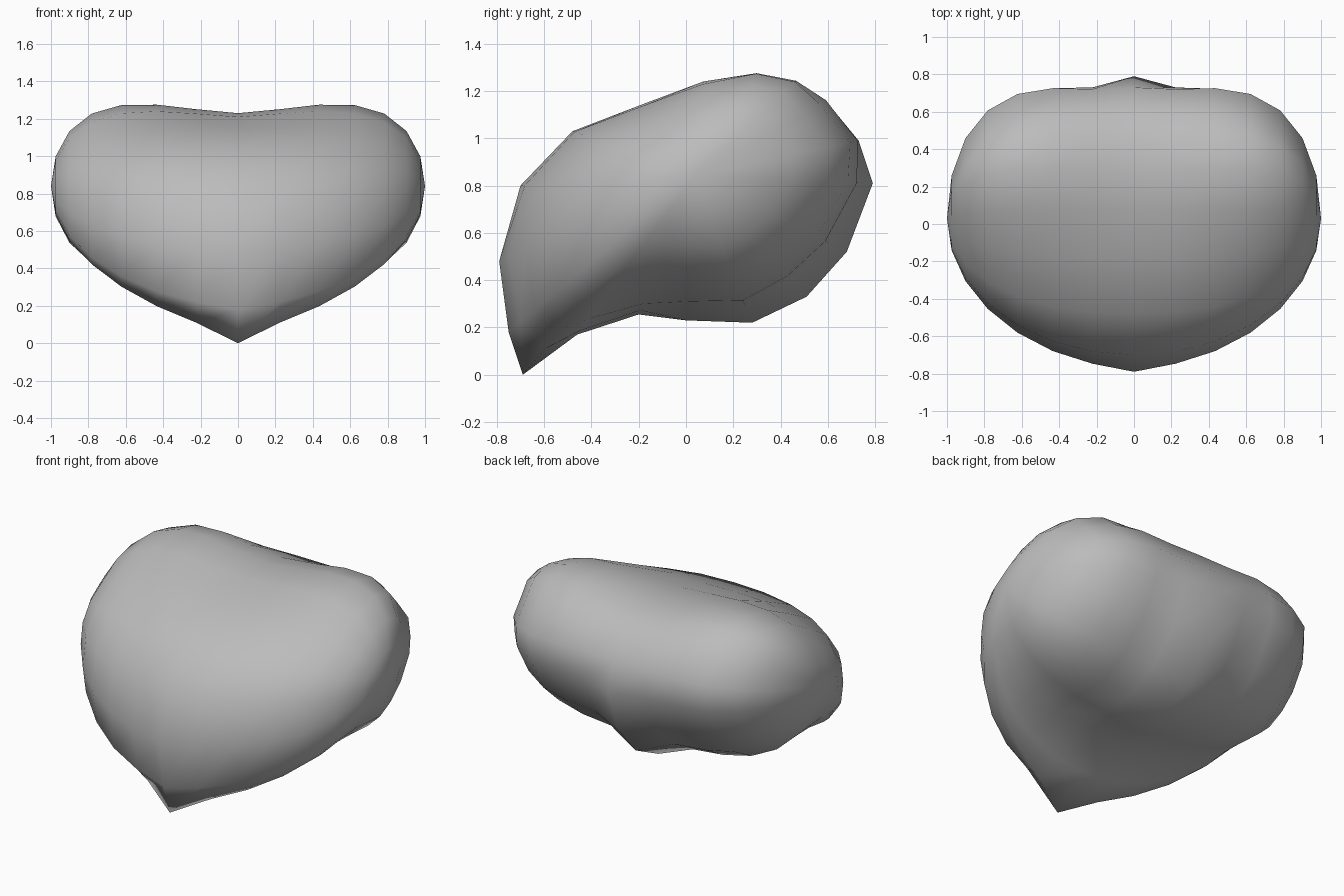
import bpy, bmesh, math

cube = bpy.data.objects.get("Cube")
if cube:
    bpy.data.objects.remove(cube, do_unlink=True)

# Grey material
grey = bpy.data.materials.new("soft_grey")
grey.use_nodes = True
colour = (0.5, 0.5, 0.5, 1)
grey.diffuse_color = colour
grey.node_tree.nodes["Principled BSDF"].inputs["Base Color"].default_value = colour

# Middle outline of the heart: y, z, swell of the lobes, depth of the groove
# between the middle ridge and the lobes
OUTLINE = [
    (-0.69, 0.0, -0.23, 0), (-0.75, 0.18, -0.08, 0), (-0.79, 0.48, -0.06, 0),
    (-0.70, 0.80, 0.0, 0), (-0.48, 1.03, 0.1, 0), (-0.17, 1.145, 0.35, 0),
    (0.07, 1.21, 0.7, 0), (0.27, 1.23, 0.87, 0.01), (0.43, 1.21, 0.8, 0.02),
    (0.59, 1.16, 0.5, 0.03), (0.73, 0.99, 0.5, 0.04), (0.79, 0.81, 0.35, 0.09),
    (0.68, 0.52, 0.25, 0.12), (0.51, 0.33, 0.2, 0.14), (0.28, 0.22, 0.2, 0.12),
    (0.0, 0.23, 0.15, 0.08), (-0.2, 0.255, 0.15, 0.02), (-0.46, 0.17, 0.0, 0),
]
POLE_Y, POLE_Z = 0.03, 0.84
STEPS = 7


def section(bm, x):
    """Ring of the heart at a given distance from the middle."""
    ring = []
    side = abs(x)
    groove = math.sin(math.pi * math.sqrt(side))
    for y, z, swell, depth in OUTLINE:
        power = 1.5 if swell > 0 else 0.5
        s = math.sqrt(1 - side * side) * (1 + swell * side ** power)
        s -= depth * groove
        ring.append(bm.verts.new((x, POLE_Y + (y - POLE_Y) * s,
                                  POLE_Z + (z - POLE_Z) * s)))
    return ring


# Heart body, lofted from the right side to the left
bm = bmesh.new()
rings = [section(bm, math.sin(math.pi / 2 * i / STEPS))
         for i in range(1 - STEPS, STEPS)]
count = len(OUTLINE)
for a, b in zip(rings, rings[1:]):
    for j in range(count):
        k = (j + 1) % count
        bm.faces.new((a[j], a[k], b[k], b[j]))
for ring, x in ((rings[0], -1), (rings[-1], 1)):
    tip = bm.verts.new((x, POLE_Y, POLE_Z))
    for j in range(count):
        bm.faces.new((ring[j], ring[(j + 1) % count], tip))
bmesh.ops.recalc_face_normals(bm, faces=bm.faces)
for face in bm.faces:
    face.smooth = True

mesh = bpy.data.meshes.new("heart_body")
bm.to_mesh(mesh)
bm.free()
mesh.materials.append(grey)
heart = bpy.data.objects.new("heart_body", mesh)
bpy.context.collection.objects.link(heart)
